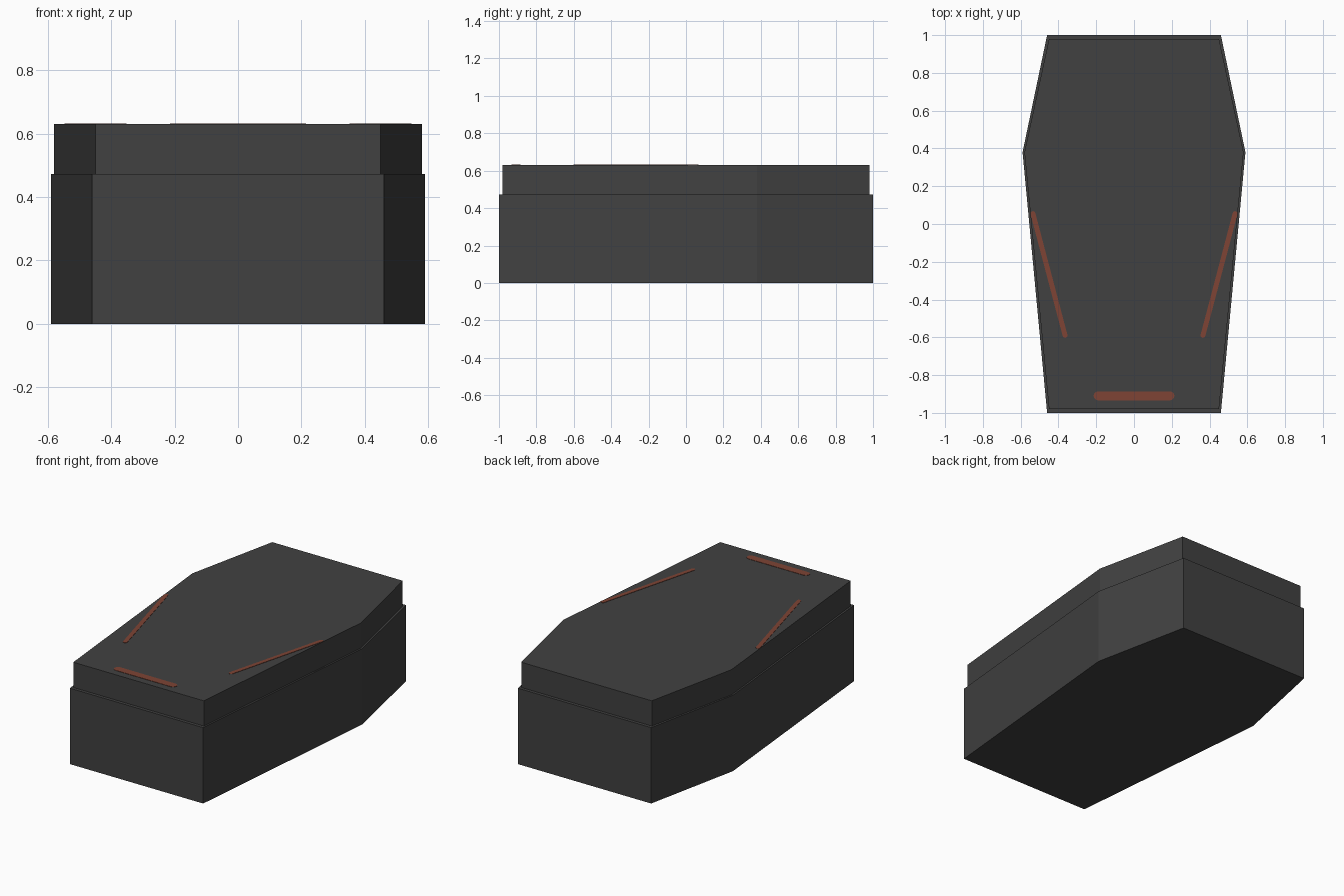
import bpy, bmesh, math
from mathutils import Vector

if "Cube" in bpy.data.objects:
    bpy.data.objects.remove(bpy.data.objects["Cube"])


def material(name, rgb):
    m = bpy.data.materials.new(name)
    m.diffuse_color = (*rgb, 1)
    m.use_nodes = True
    m.node_tree.nodes["Principled BSDF"].inputs["Base Color"].default_value = m.diffuse_color
    return m


charcoal = material("charcoal", (0.053, 0.053, 0.053))
rust = material("rust_red", (0.21, 0.057, 0.035))


def prism(name, outline, z0, z1, mat):
    """Extrude a flat outline from z0 up to z1."""
    bm = bmesh.new()
    face = bm.faces.new([bm.verts.new((x, y, z0)) for x, y in outline])
    up = bmesh.ops.extrude_face_region(bm, geom=[face])["geom"]
    verts = [g for g in up if isinstance(g, bmesh.types.BMVert)]
    bmesh.ops.translate(bm, verts=verts, vec=(0, 0, z1 - z0))
    bmesh.ops.recalc_face_normals(bm, faces=bm.faces)
    mesh = bpy.data.meshes.new(name)
    bm.to_mesh(mesh)
    bm.free()
    mesh.materials.append(mat)
    ob = bpy.data.objects.new(name, mesh)
    bpy.context.collection.objects.link(ob)
    return ob


def hexagon(end, shoulder, length):
    """Six-sided outline, widest at the shoulder."""
    right = [(end, -length), (shoulder, 0.38), (end, length)]
    return right + [(-x, y) for x, y in reversed(right)]


def stripe(name, a, b, width):
    """Thin round-ended plate from a to b on the lid."""
    a, b = Vector(a), Vector(b)
    d = b - a
    ang = math.atan2(d.y, d.x)
    pts = []
    for centre, start in ((b, ang - math.pi / 2), (a, ang + math.pi / 2)):
        for i in range(7):
            t = start + math.pi * i / 6
            pts.append((centre.x + width / 2 * math.cos(t),
                        centre.y + width / 2 * math.sin(t)))
    return prism(name, pts, 0.627, 0.632, rust)


# Body and slightly smaller lid
prism("body", hexagon(0.46, 0.59, 1.0), 0, 0.473, charcoal)
prism("lid", hexagon(0.45, 0.58, 0.98), 0.473, 0.63, charcoal)

# Painted stripes on the lid
stripe("foot_stripe", (-0.19, -0.91), (0.19, -0.91), 0.048)
for side, label in ((-1, "left"), (1, "right")):
    stripe(label + "_stripe", (side * 0.365, -0.59), (side * 0.535, 0.055), 0.026)
